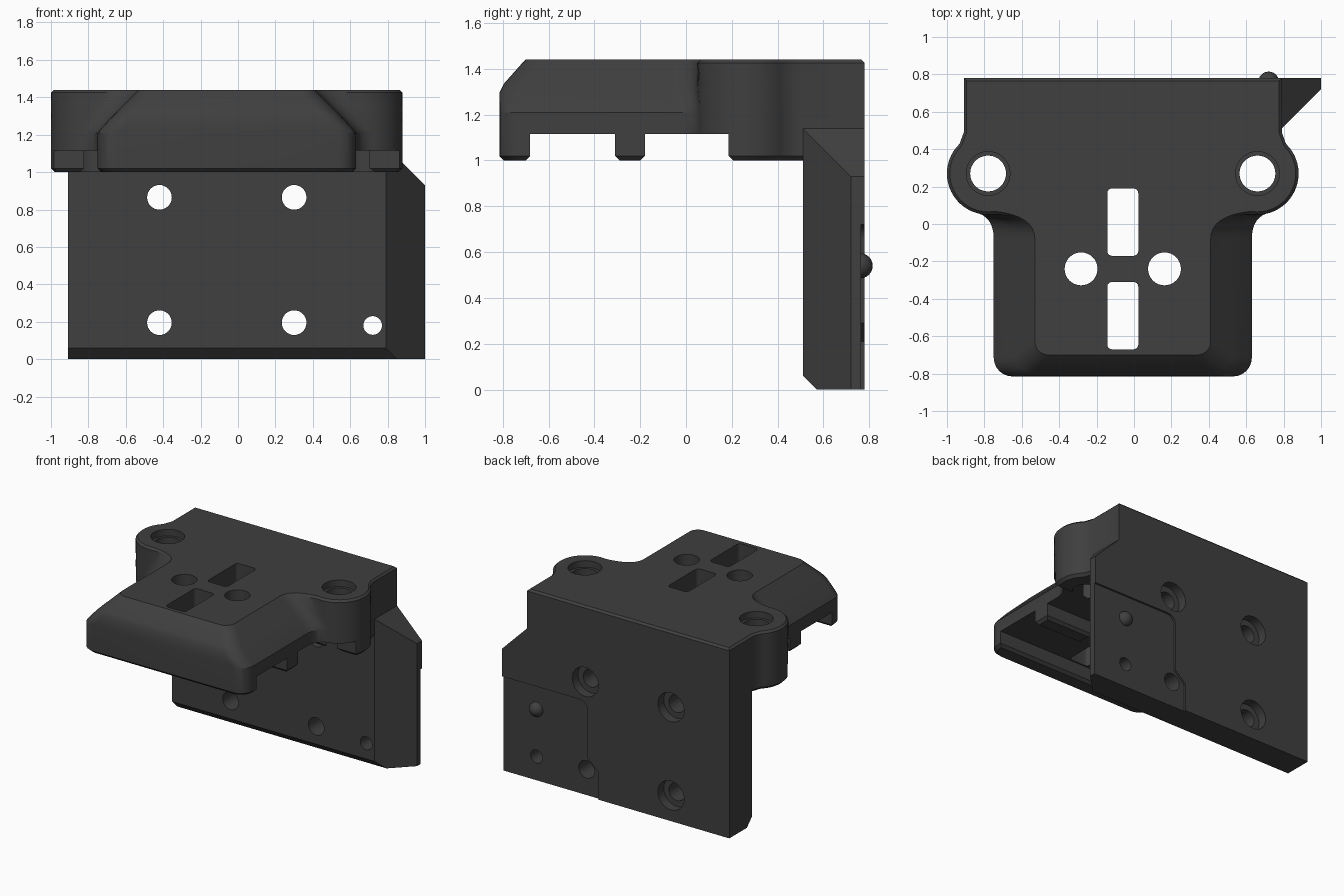
import bpy, bmesh, math
from mathutils import Vector

if "Cube" in bpy.data.objects:
    bpy.data.objects.remove(bpy.data.objects["Cube"])

CX = -0.06  # symmetry line of the bracket

mat = bpy.data.materials.new("dark_grey")
mat.diffuse_color = (0.05, 0.05, 0.05, 1)
mat.use_nodes = True
mat.node_tree.nodes["Principled BSDF"].inputs["Base Color"].default_value = mat.diffuse_color


def loft(name, rings):
    """Closed solid through rings of equal point count."""
    bm = bmesh.new()
    vr = [[bm.verts.new(p) for p in r] for r in rings]
    n = len(vr[0])
    for a, b in zip(vr, vr[1:]):
        for i in range(n):
            bm.faces.new((a[i], a[(i + 1) % n], b[(i + 1) % n], b[i]))
    bm.faces.new(vr[0])
    bm.faces.new(vr[-1])
    bmesh.ops.recalc_face_normals(bm, faces=bm.faces)
    me = bpy.data.meshes.new(name)
    bm.to_mesh(me)
    bm.free()
    ob = bpy.data.objects.new(name, me)
    bpy.context.collection.objects.link(ob)
    me.materials.append(mat)
    return ob


def prism(name, pts, axis, lo, hi):
    """Extrude a 2D profile along x, y or z."""
    def place(p, t):
        q = list(p)
        q.insert("xyz".index(axis), t)
        return q
    return loft(name, [[place(p, t) for p in pts] for t in (lo, hi)])


def circle(x, y, r, n=32):
    return [(x + r * math.cos(2 * math.pi * i / n),
             y + r * math.sin(2 * math.pi * i / n)) for i in range(n)]


def arc(x, y, r, a0, a1, n):
    return [(x + r * math.cos(math.radians(a0 + (a1 - a0) * i / n)),
             y + r * math.sin(math.radians(a0 + (a1 - a0) * i / n))) for i in range(n + 1)]


def rounded_rect(x0, x1, y0, y1, r):
    return (arc(x1 - r, y1 - r, r, 0, 90, 4) + arc(x0 + r, y1 - r, r, 90, 180, 4)
            + arc(x0 + r, y0 + r, r, 180, 270, 4) + arc(x1 - r, y0 + r, r, 270, 360, 4))


def combine(target, other, op):
    m = target.modifiers.new("bool", 'BOOLEAN')
    m.operation, m.object, m.solver = op, other, 'EXACT'
    bpy.context.view_layer.objects.active = target
    bpy.ops.object.modifier_apply(modifier=m.name)
    bpy.data.objects.remove(other, do_unlink=True)


def body_ring(z, w, front, e, rc):
    """Plan outline: back edge, round ear, concave fillet, front nose."""
    half = [(0.85 - e, 0.78 - e), (0.85 - e, 0.49)]
    half += arc(0.72, 0.27, 0.22 - e, 46, -70 - (0.69 - w) / 0.22 * 30, 18)
    p0, p1, p2 = Vector(half[-1]), Vector((w, 0.045)), Vector((w, -0.08))
    for i in range(1, 9):
        t = i / 8
        half.append(tuple(p0 * (1 - t) ** 2 + p1 * 2 * t * (1 - t) + p2 * t * t))
    half += arc(w - rc, front + rc, rc, 0, -90, 6)
    pts = half + [(-x, y) for x, y in reversed(half)]
    return [(x + CX, y, z) for x, y in pts]


# top body with ears and chamfered nose
body = loft("mount_body", [body_ring(*a) for a in (
    (1.00, 0.67, -0.795, 0.02, 0.09),
    (1.02, 0.69, -0.815, 0.0, 0.10),
    (1.21, 0.69, -0.815, 0.0, 0.10),
    (1.235, 0.67, -0.815, 0.0, 0.10),
    (1.30, 0.61, -0.813, 0.0, 0.10),
    (1.335, 0.575, -0.795, 0.0, 0.095),
    (1.425, 0.485, -0.715, 0.0, 0.08),
    (1.44, 0.47, -0.70, 0.015, 0.07))])

# underside notches leaving a front lip and a middle tab
for y0, y1 in ((-0.68, -0.31), (-0.18, 0.185)):
    profile = [(y0 - 0.03, 0.99), (y0, 1.02), (y0, 1.115), (y1, 1.115), (y1, 1.02), (y1 + 0.03, 0.99)]
    combine(body, prism("notch_cutter", profile, "x", -1.5, 1.5), 'DIFFERENCE')

# upright back plate
plate = prism("back_plate", [(0.51, 0), (0.78, 0), (0.78, 1.06), (0.51, 1.06)], "x", CX - 0.85, CX + 0.85)

# triangular side wing with a sloping top
outline = [(0.79, 0.51), (1.0, 0.72), (1.0, 0.78), (0.7, 0.78), (0.7, 0.6)]
wing = loft("side_wing", [[(x, y, 0) for x, y in outline],
                          [(x, y, 1.14 - (x - 0.79)) for x, y in outline]])
combine(body, plate, 'UNION')
combine(body, wing, 'UNION')

# bottom front chamfer
combine(body, prism("chamfer_cutter", [(0.40, 0.17), (0.40, -0.1), (0.67, -0.1)], "x", -1.5, 1.5), 'DIFFERENCE')

# shallow recess on the back corner
recess = [(1.2, -0.1), (1.2, 0.72)] + arc(0.35, 0.65, 0.07, 90, 180, 5) + [(0.28, 0.29), (0.19, 0.21), (0.19, -0.1)]
combine(body, prism("recess_cutter", recess, "y", 0.765, 1.0), 'DIFFERENCE')

# screw holes through the plate, counterbored from the back
for x, z, r, bore in ((-0.42, 0.865, 0.066, 0.11), (0.30, 0.865, 0.066, 0.11),
                      (-0.42, 0.195, 0.066, 0.11), (0.30, 0.195, 0.066, 0),
                      (0.72, 0.18, 0.05, 0)):
    combine(body, prism("screw_cutter", circle(x, z, r), "y", 0.3, 1.0), 'DIFFERENCE')
    if bore:
        combine(body, prism("bore_cutter", circle(x, z, bore), "y", 0.71, 1.0), 'DIFFERENCE')

# ear holes, nose holes and slots through the top
for s in (-1, 1):
    combine(body, prism("ear_cutter", circle(CX + s * 0.72, 0.27, 0.096), "z", 0.9, 1.6), 'DIFFERENCE')
    combine(body, prism("ear_bore_cutter", circle(CX + s * 0.72, 0.27, 0.117), "z", 1.39, 1.6), 'DIFFERENCE')
    combine(body, prism("nose_cutter", circle(CX + s * 0.223, -0.24, 0.088), "z", 0.9, 1.6), 'DIFFERENCE')
for y0, y1 in ((-0.67, -0.31), (-0.17, 0.19)):
    slot = rounded_rect(CX - 0.083, CX + 0.083, y0, y1, 0.025)
    combine(body, prism("slot_cutter", slot, "z", 0.9, 1.6), 'DIFFERENCE')

# small ball on the back recess
bpy.ops.mesh.primitive_uv_sphere_add(segments=24, ring_count=12, radius=0.055, location=(0.72, 0.76, 0.54))
ball = bpy.context.object
ball.name = "ball_stop"
ball.data.materials.append(mat)

for ob in (body, ball):
    bpy.ops.object.select_all(action='DESELECT')
    ob.select_set(True)
    bpy.context.view_layer.objects.active = ob
    bpy.ops.object.shade_smooth_by_angle(angle=math.radians(25))
